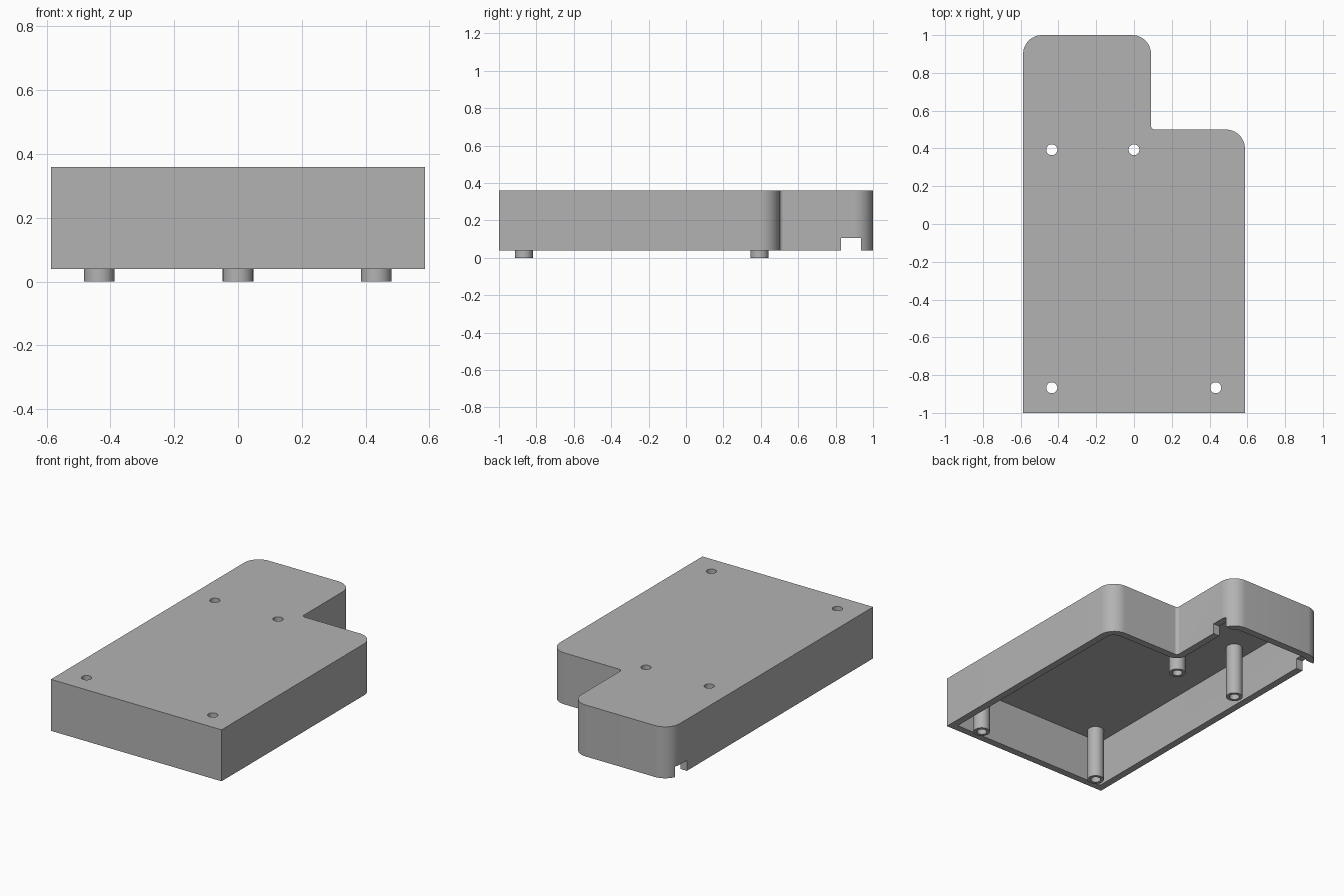
import bpy
import bmesh
from math import pi, cos, sin, radians
from mathutils import Vector

if "Cube" in bpy.data.objects:
    bpy.data.objects.remove(bpy.data.objects["Cube"], do_unlink=True)

HALF_W, HALF_L = 0.587, 1.0
STEP_X, STEP_Y = 0.09, 0.5
BASE, CEILING, TOP = 0.04, 0.33, 0.36
WALL = 0.045
POSTS = {
    "back_right_post": (-0.435, 0.393),
    "back_middle_post": (0.0, 0.393),
    "front_right_post": (-0.435, -0.867),
    "front_left_post": (0.433, -0.867),
}

grey = bpy.data.materials.new("mid_grey")
grey.use_nodes = True
colour = (0.45, 0.45, 0.45, 1)
grey.diffuse_color = colour
grey.node_tree.nodes["Principled BSDF"].inputs["Base Color"].default_value = colour


def finish(name, bm):
    bmesh.ops.recalc_face_normals(bm, faces=bm.faces)
    mesh = bpy.data.meshes.new(name)
    bm.to_mesh(mesh)
    bm.free()
    mesh.materials.append(grey)
    obj = bpy.data.objects.new(name, mesh)
    bpy.context.collection.objects.link(obj)
    return obj


def outline(inset):
    """Counter-clockwise stepped plan with rounded corners, moved in by inset."""
    w, l, sx, sy = HALF_W - inset, HALF_L - inset, STEP_X - inset, STEP_Y - inset
    r, notch = 0.1 - inset, 0.02 + inset
    points = [(-w, -l), (w, -l)]
    # centre x, centre y, radius, start angle, sweep
    arcs = [(w - r, sy - r, r, 0, pi / 2),
            (sx + notch, sy + notch, notch, -pi / 2, -pi / 2),
            (sx - r, l - r, r, 0, pi / 2),
            (r - w, l - r, r, pi / 2, pi / 2)]
    for cx, cy, rad, start, sweep in arcs:
        for i in range(13):
            a = start + sweep * i / 12
            points.append((cx + rad * cos(a), cy + rad * sin(a)))
    return points


def prism(name, points, z0, z1):
    bm = bmesh.new()
    face = bm.faces.new([bm.verts.new((x, y, z0)) for x, y in points])
    top = bmesh.ops.extrude_face_region(bm, geom=[face])["geom"]
    bmesh.ops.translate(bm, vec=Vector((0, 0, z1 - z0)),
                        verts=[v for v in top if isinstance(v, bmesh.types.BMVert)])
    return finish(name, bm)


def cylinder(name, centre, radius, z0, z1):
    ring = [(centre[0] + radius * cos(i * pi / 16),
             centre[1] + radius * sin(i * pi / 16)) for i in range(32)]
    return prism(name, ring, z0, z1)


def cut(obj, cutter):
    """Subtract the cutter from the object and discard it."""
    mod = obj.modifiers.new("cut", "BOOLEAN")
    mod.operation, mod.solver, mod.object = "DIFFERENCE", "EXACT", cutter
    bpy.context.view_layer.update()
    graph = bpy.context.evaluated_depsgraph_get()
    mesh = bpy.data.meshes.new_from_object(obj.evaluated_get(graph))
    obj.modifiers.clear()
    obj.data = mesh
    bpy.data.objects.remove(cutter, do_unlink=True)


# Hollow open-bottomed case
case = prism("case", outline(0), BASE, TOP)
cut(case, prism("cavity", outline(WALL), BASE - 0.1, CEILING))

# Cable slot through both side walls at the back
cut(case, prism("slot", [(-1, 0.83), (1, 0.83), (1, 0.935), (-1, 0.935)],
                BASE - 0.1, 0.105))

# Hollow screw posts, with holes running through the lid
parts = [case]
for name, centre in POSTS.items():
    post = cylinder(name, centre, 0.048, 0, CEILING)
    for target in (post, case):
        cut(target, cylinder("drill", centre, 0.029, -0.1, TOP + 0.1))
    parts.append(post)

# Smooth curved walls, sharp edges
bpy.ops.object.select_all(action="DESELECT")
for obj in parts:
    obj.select_set(True)
bpy.context.view_layer.objects.active = case
bpy.ops.object.shade_smooth_by_angle(angle=radians(30))
